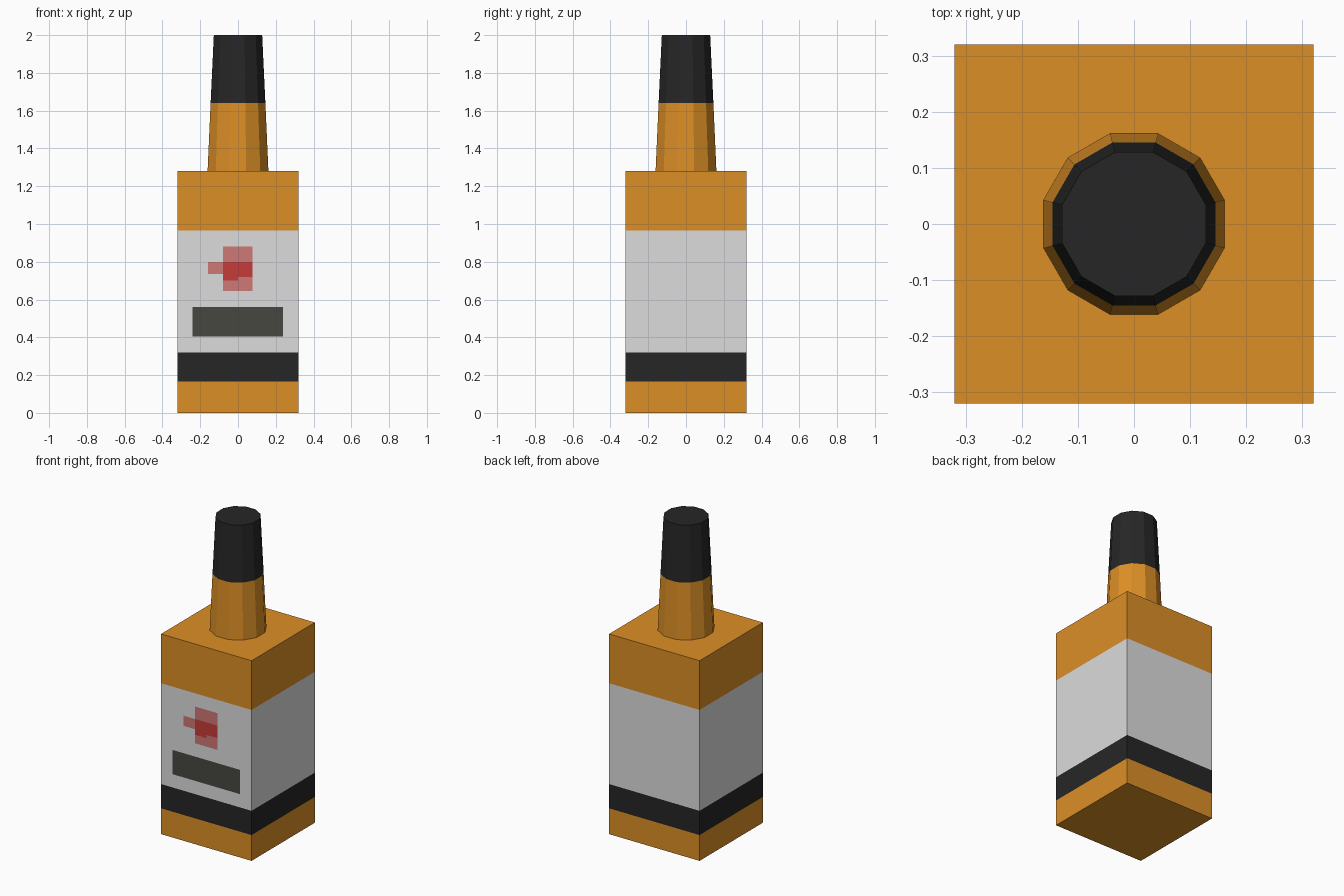
import bpy, bmesh, math

if "Cube" in bpy.data.objects:
    bpy.data.objects.remove(bpy.data.objects["Cube"])

def material(name, r, g, b):
    lin = lambda c: ((c / 255 + 0.055) / 1.055) ** 2.4 if c > 10 else c / 255 / 12.92
    m = bpy.data.materials.new(name)
    m.diffuse_color = (lin(r), lin(g), lin(b), 1)
    m.use_nodes = True
    m.node_tree.nodes["Principled BSDF"].inputs["Base Color"].default_value = m.diffuse_color
    return m

AMBER, BLACK, WHITE, PINK, RED, GREY = range(6)
MATS = [material("amber", 220, 143, 38), material("black", 38, 38, 38),
        material("label white", 220, 220, 220), material("pale red", 207, 120, 118),
        material("red", 197, 60, 56), material("dark grey", 71, 71, 64)]

def finish(bm, name):
    bmesh.ops.recalc_face_normals(bm, faces=bm.faces)
    me = bpy.data.meshes.new(name)
    bm.to_mesh(me)
    bm.free()
    for m in MATS:
        me.materials.append(m)
    ob = bpy.data.objects.new(name, me)
    bpy.context.collection.objects.link(ob)

def cut(bm, faces, co, no):
    geom = list(faces) + list({e for f in faces for e in f.edges}) + list({v for f in faces for v in f.verts})
    bmesh.ops.bisect_plane(bm, geom=geom, plane_co=co, plane_no=no, dist=1e-5)

# Square body, cut into colour bands
W, H = 0.32, 1.28
bm = bmesh.new()
bmesh.ops.create_cube(bm, size=1)
for v in bm.verts:
    v.co = (v.co.x * 2 * W, v.co.y * 2 * W, (v.co.z + 0.5) * H)
for z in (0.165, 0.32, 0.965):
    cut(bm, bm.faces[:], (0, 0, z), (0, 0, 1))

# Front label panel, cut along the printed shapes
def panel():
    return [f for f in bm.faces if f.normal.y < -0.9 and 0.32 < f.calc_center_median().z < 0.965]

bm.normal_update()
for z in (0.405, 0.56, 0.645, 0.70, 0.72, 0.735, 0.80, 0.88):
    cut(bm, panel(), (0, 0, z), (0, 0, 1))
    bm.normal_update()
for x in (-0.24, -0.16, -0.08, 0, 0.078, 0.237):
    cut(bm, panel(), (x, 0, 0), (1, 0, 0))
    bm.normal_update()

# Printed shapes: x range, z range, colour (later ones win)
SHAPES = [(-0.24, 0.237, 0.405, 0.56, GREY), (-0.08, 0.078, 0.645, 0.88, PINK),
          (-0.16, -0.08, 0.735, 0.80, PINK), (-0.08, 0.078, 0.72, 0.80, RED),
          (-0.08, 0, 0.70, 0.72, RED)]
for f in bm.faces:
    c = f.calc_center_bounds()
    f.material_index = AMBER
    if abs(f.normal.z) < 0.5:
        if 0.165 < c.z < 0.32:
            f.material_index = BLACK
        elif 0.32 < c.z < 0.965:
            f.material_index = WHITE
            if f.normal.y < -0.9:
                for x0, x1, z0, z1, m in SHAPES:
                    if x0 < c.x < x1 and z0 < c.z < z1:
                        f.material_index = m
finish(bm, "bottle_body")

# Twelve-sided tapered sleeves; radii are measured to the flats
def sleeve(name, r0, z0, r1, z1, mat, top):
    bm = bmesh.new()
    rings = []
    for r, z in ((r0, z0), (r1, z1)):
        r /= math.cos(math.pi / 12)
        angles = [math.radians(15 + 30 * i) for i in range(12)]
        rings.append([bm.verts.new((r * math.cos(a), r * math.sin(a), z)) for a in angles])
    low, high = rings
    for i in range(12):
        j = (i + 1) % 12
        bm.faces.new((low[i], low[j], high[j], high[i]))
    if top:
        bm.faces.new(high)
    for f in bm.faces:
        f.material_index = mat
    bmesh.ops.recalc_face_normals(bm, faces=bm.faces)
    if bm.faces[0].normal.dot(bm.faces[0].calc_center_median()) < 0:
        bmesh.ops.reverse_faces(bm, faces=bm.faces)
    finish(bm, name)

sleeve("bottle_neck", 0.161, H, 0.145, 1.64, AMBER, False)
sleeve("bottle_cap", 0.145, 1.64, 0.128, 2.0, BLACK, True)
